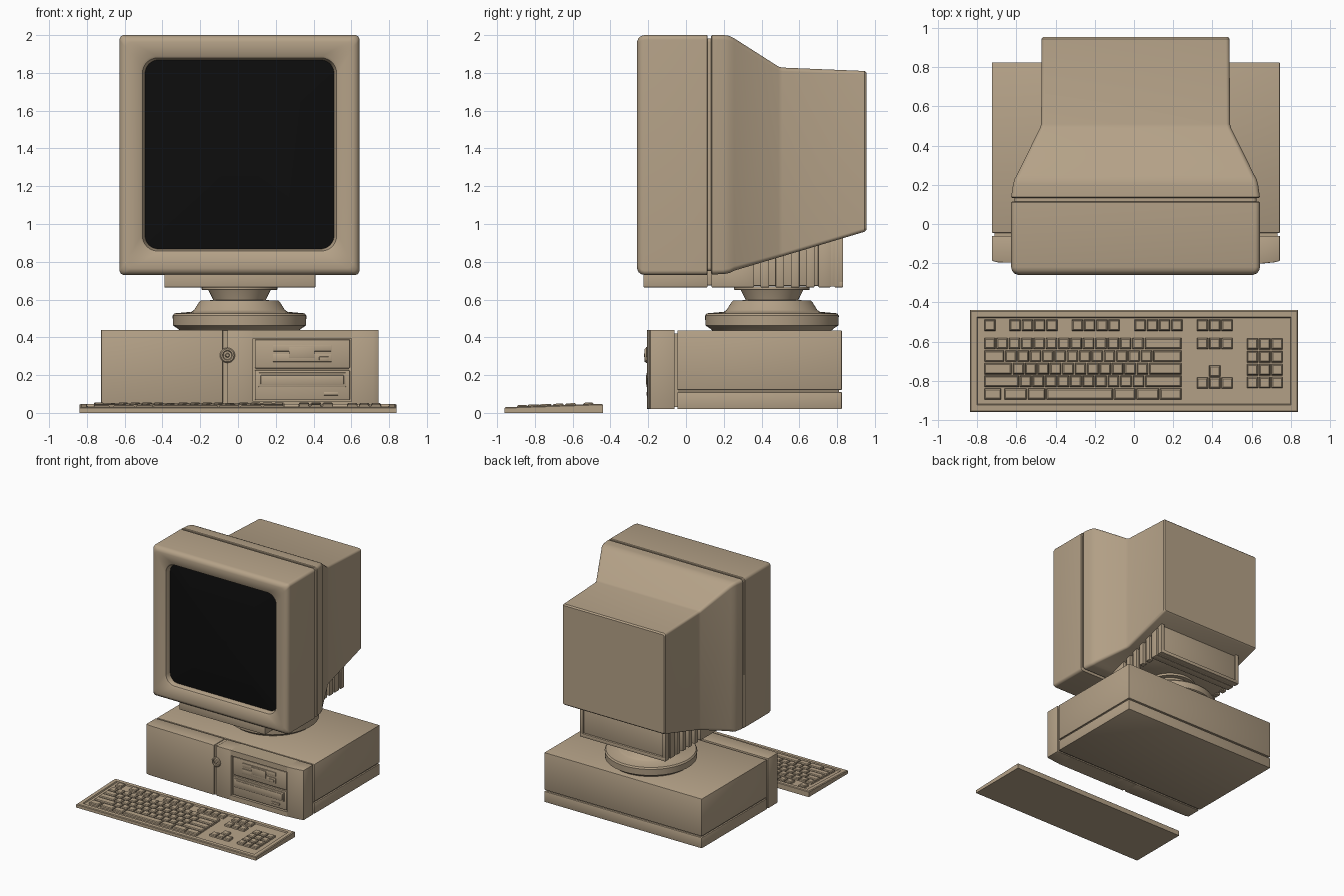
import bpy, bmesh
from math import sin, cos, pi, radians

if "Cube" in bpy.data.objects:
    bpy.data.objects.remove(bpy.data.objects["Cube"])

def material(name, rgb):
    m = bpy.data.materials.new(name)
    m.diffuse_color = (*rgb, 1)
    m.use_nodes = True
    m.node_tree.nodes["Principled BSDF"].inputs["Base Color"].default_value = m.diffuse_color
    return m

BEIGE = material("beige_plastic", (0.46, 0.36, 0.245))
BLACK = material("dark_glass", (0.004, 0.004, 0.004))

def finish(name, bm, mat=BEIGE, bevel=0):
    bmesh.ops.recalc_face_normals(bm, faces=bm.faces)
    if bevel:
        edges = [e for e in bm.edges if e.calc_face_angle(0) > radians(30)]
        bmesh.ops.bevel(bm, geom=edges, offset=bevel, segments=2, profile=0.5, affect='EDGES')
    me = bpy.data.meshes.new(name)
    bm.to_mesh(me)
    bm.free()
    ob = bpy.data.objects.new(name, me)
    me.materials.append(mat)
    bpy.context.collection.objects.link(ob)
    return ob

def add_loft(bm, rings):
    rows = [[bm.verts.new(p) for p in r] for r in rings]
    n = len(rows[0])
    for a, b in zip(rows, rows[1:]):
        for i in range(n):
            j = (i + 1) % n
            bm.faces.new((a[i], a[j], b[j], b[i]))
    bm.faces.new(rows[0])
    bm.faces.new(rows[-1])

def loft(name, rings, mat=BEIGE, bevel=0):
    bm = bmesh.new()
    add_loft(bm, rings)
    return finish(name, bm, mat, bevel)

def prism(name, pts, lo, hi, axis, bevel=0.004):
    place = (lambda p, t: (t, *p)) if axis == 'X' else (lambda p, t: (*p, t))
    return loft(name, [[place(p, t) for p in pts] for t in (lo, hi)], bevel=bevel)

def box(name, x0, x1, y0, y1, z0, z1, bevel=0.004, mat=BEIGE):
    return loft(name, [[(x0, y0, z), (x1, y0, z), (x1, y1, z), (x0, y1, z)] for z in (z0, z1)], mat, bevel)

def lathe(name, prof, cx, cy, n=64):
    return loft(name, [[(cx + r * cos(2 * pi * i / n), cy + r * sin(2 * pi * i / n), z)
                        for i in range(n)] for r, z in prof])

def rrect(y, hw, zb, zt, r, cx=0.008, n=8):
    """Rounded rectangle facing the y axis."""
    out = []
    for k, (sx, zc) in enumerate(((1, zt - r), (-1, zt - r), (-1, zb + r), (1, zb + r))):
        for i in range(n + 1):
            a = (k + i / n) * pi / 2
            out.append((cx + sx * (hw - r) + r * cos(a), y, zc + r * sin(a)))
    return out

# Monitor: bezel, seam, rear shell, screen
loft("monitor_bezel", [rrect(*s) for s in (
    (0.115, .63, .74, 1.995, .02), (0.11, .635, .73, 2.0, .025), (-.22, .635, .73, 2.0, .025),
    (-.238, .631, .735, 1.995, .025), (-.252, .62, .746, 1.984, .03), (-.26, .60, .766, 1.964, .03),
    (-.245, .525, .847, 1.89, .085), (-.238, .514, .857, 1.879, .08),
    (-.205, .50, .868, 1.868, .07), (-.19, .50, .868, 1.868, .07))])
loft("monitor_seam", [rrect(y, .618, .75, 1.983, .02) for y in (.10, .15)])
loft("monitor_rear_shell", [rrect(*s) for s in (
    (.133, .63, .74, 1.995, .025), (.138, .635, .733, 2.0, .025), (.20, .626, .735, 2.0, .025),
    (.23, .618, .741, 1.996, .025), (.255, .604, .753, 1.983, .025), (.49, .488, .823, 1.833, .02),
    (.51, .482, .829, 1.828, .02), (.945, .48, .959, 1.81, .02), (.956, .472, .969, 1.80, .015))])
loft("monitor_screen", [rrect(-.228 + .028 * s * s, .505 * s, 1.368 - .505 * s, 1.368 + .505 * s, .07 * s)
                        for s in (1, .85, .7, .5, .3, .1)], BLACK)

# Monitor chassis foot below the shell
def top(y):
    return .76 if y < .25 else .78 + (y - .25) * .298

def foot(name, x0, x1, y0, y1, z0=.665, bevel=.004):
    mid = [.25] if y0 < .25 < y1 else []
    pts = [(y0, z0), (y1, z0)] + [(y, top(y)) for y in [y1] + mid + [y0]]
    prism(name, pts, x0, x1, 'X', bevel)

foot("chassis_front", -.39, .41, -.225, .115)
foot("chassis_seam", -.375, .395, .11, .14, .675)
foot("chassis_middle", -.39, .41, .135, .36)
foot("chassis_vent_core", -.365, .385, .35, .72, .672)
foot("chassis_back", -.39, .41, .70, .765)
foot("chassis_back_seam", -.382, .402, .76, .79, .668)
foot("chassis_rear_panel", -.39, .41, .785, .815)
for i in range(4):
    y = .395 + i * .08
    for side, x0, x1 in (("left", -.39, -.35), ("right", .37, .41)):
        foot(f"vent_fin_{side}_{i}", x0, x1, y, y + .045, .665, .002)
for x0, x1, z0, z1 in ((-.39, .41, .665, .695), (-.39, -.36, .69, .95), (.38, .41, .69, .95)):
    box("rear_panel_frame", x0, x1, .81, .832, z0, z1, .003)

# Swivel pedestal
lathe("swivel_dish", [(.31, .432), (.325, .445), (.352, .463), (.354, .515), (.345, .527), (.255, .535),
                      (.24, .545), (.215, .585), (.205, .595), (.13, .597)], .008, .455)
lathe("swivel_neck", [(.135, .585), (.14, .60), (.165, .65), (.20, .652), (.20, .67)], .008, .455)

# Computer case
L, R = -.725, .745
box("case_cover", L, R, -.045, .825, .122, .437)
box("case_tray", L, R, -.045, .825, .02, .11)
box("case_core", L + .012, R - .012, -.08, .81, .03, .42, 0)

# Case front: two panels with a groove, and a window for the drives
FY = -.207
prism("front_panel_left", [(L, -.06), (L, -.188), (L + .03, -.196), (-.08, FY), (-.08, -.06)], .02, .44, 'Z')
box("front_groove", -.085, -.05, -.19, -.06, .02, .435, 0)
prism("front_panel_middle", [(-.056, -.06), (-.056, FY), (.08, FY), (.08, -.06)], .02, .44, 'Z')
prism("front_panel_right", [(.6, -.06), (.6, FY), (R - .03, -.196), (R, -.188), (R, -.06)], .02, .44, 'Z')
box("drive_bay_top", .076, .604, FY, -.06, .395, .44, 0)
box("drive_bay_bottom", .076, .604, FY, -.06, .02, .06, 0)
box("drive_bay_back", .07, .61, -.185, -.06, .05, .40, 0)

# Floppy drive
box("floppy_face", .09, .592, -.2, -.17, .236, .388)
for z0, z1 in ((.27, .312), (.326, .36)):
    box("floppy_slot_lip", .185, .495, -.207, -.19, z0, z1, .003)
box("floppy_latch", .27, .405, -.211, -.19, .29, .35, .003)
box("floppy_button", .43, .48, -.212, -.19, .277, .298, .003)

# Disc drive
box("disc_drive_face", .09, .592, -.2, -.17, .067, .226)
box("disc_tray", .108, .573, -.209, -.19, .137, .213)
box("disc_tray_inset", .12, .56, -.213, -.2, .15, .2, .003)
box("disc_button", .455, .53, -.209, -.19, .093, .11, .002)

# Round power knob, turned about the y axis
loft("power_knob", [[(-.056 + r * cos(a * pi / 16), y, .305 + r * sin(a * pi / 16)) for a in range(32)]
                    for r, y in ((.04, -.19), (.04, -.212), (.034, -.219), (.026, -.219),
                                 (.022, -.212), (.012, -.212), (.008, -.222))])

# Keyboard case with sloped top and recessed key field
def deck(y):
    return .03 + .018 * (y + .96) / .52

def kb_ring(inset, dz=None):
    x, y0, y1 = .838 - inset, -.96 + inset, -.44 - inset
    return [(px, py, 0 if dz is None else deck(py) + dz)
            for px, py in ((-x, y0), (x, y0), (x, y1), (-x, y1))]

loft("keyboard_case", [kb_ring(0), kb_ring(0, -.005), kb_ring(.006, 0), kb_ring(.036, 0),
                       kb_ring(.04, -.01)])

# Keys: tapered caps in rows
keys = bmesh.new()
def key(x0, x1, yc):
    h, g = .0285, .003
    def ring(inset, dz):
        a, b, c, d = x0 + g + inset, x1 - g - inset, yc - h + inset, yc + h - inset
        return [(px, py, deck(py) + dz) for px, py in ((a, c), (b, c), (b, d), (a, d))]
    add_loft(keys, [ring(0, -.012), ring(.001, .003), ring(.007, .009)])

def run(x0, x1, yc, n):
    w = (x1 - x0) / n
    for i in range(n):
        key(x0 + i * w, x0 + (i + 1) * w, yc)

KL, KR = -.767, .245
for x0, x1, n in ((KL, -.705, 1), (-.638, -.388, 4), (-.32, -.07, 4), (0, .25, 4), (.318, .507, 3)):
    run(x0, x1, -.517, n)
for yc, a, b, n in ((-.61, KL + .062, .052, 12), (-.675, -.66, .095, 12),
                    (-.739, -.622, .075, 11), (-.803, -.585, .055, 10)):
    key(KL, a, yc)
    run(a, b, yc, n)
    key(b, KR, yc)
for x0, x1, n in ((KL, -.675, 1), (-.665, -.545, 1), (-.545, -.45, 1), (-.45, -.105, 1), (-.105, .01, 1),
                  (.01, .13, 1), (.13, KR, 1)):
    run(x0, x1, -.868, n)
run(.318, .507, -.61, 3)
key(.381, .444, -.751)
run(.318, .507, -.812, 3)
for i in range(4):
    run(.573, .762, -.612 - i * .066, 3)
finish("keyboard_keys", keys)

# Smooth rounded parts, keep edges crisp
bpy.ops.object.select_all(action='SELECT')
bpy.context.view_layer.objects.active = bpy.context.collection.objects[0]
bpy.ops.object.shade_smooth_by_angle(angle=radians(32))
